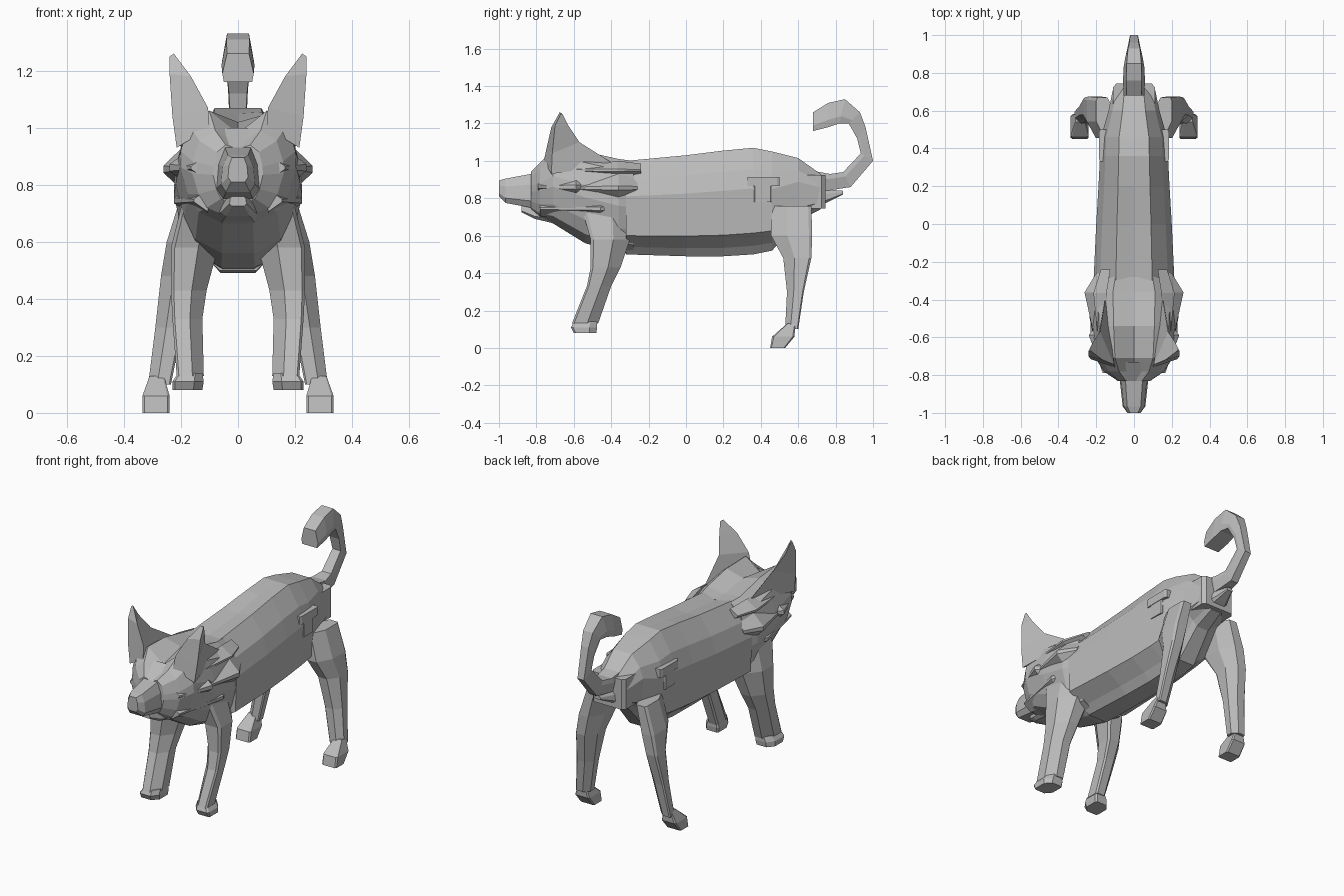
import bpy
import bmesh

cube = bpy.data.objects.get("Cube")
if cube:
    bpy.data.objects.remove(cube, do_unlink=True)

GREY = (0.5, 0.5, 0.5, 1.0)
grey = bpy.data.materials.new("plain grey")
grey.use_nodes = True
grey.diffuse_color = GREY
grey.node_tree.nodes["Principled BSDF"].inputs["Base Color"].default_value = GREY


def loft(name, rings, mirror=False):
    """Skin closed rings of equal length into a capped, flat shaded solid."""
    bm = bmesh.new()
    loops = [[bm.verts.new(p) for p in ring] for ring in rings]
    for a, b in zip(loops, loops[1:]):
        n = len(a)
        for i in range(n):
            j = (i + 1) % n
            bm.faces.new((a[i], a[j], b[j], b[i]))
    bm.faces.new(loops[0])
    bm.faces.new(loops[-1])
    bmesh.ops.recalc_face_normals(bm, faces=bm.faces)
    mesh = bpy.data.meshes.new(name)
    bm.to_mesh(mesh)
    bm.free()
    mesh.materials.append(grey)
    obj = bpy.data.objects.new(name, mesh)
    bpy.context.collection.objects.link(obj)
    if mirror:
        obj.modifiers.new("Mirror", 'MIRROR').use_mirror_merge = False
    return obj


def section(y, bottom, top, width, profile, dip=0.0):
    """Symmetric cross-section at y from a normalised half profile."""
    half = [(x * width, bottom + (top - bottom) * z) for x, z in profile]
    crown = [(0, y, top - dip)]
    left = [(x, y, z) for x, z in half]
    right = [(-x, y, z) for x, z in reversed(half)]
    return crown + left + right


def leg_ring(z, x0, x1, y0, y1, a=.08, b=.08):
    """Box section with its two pairs of opposite corners cut by a and b."""
    ax, ay, bx, by = [c * d for c in (a, b) for d in (x1 - x0, y1 - y0)]
    return [(x0 + ax, y0, z), (x1 - bx, y0, z), (x1, y0 + by, z),
            (x1, y1 - ay, z), (x1 - ax, y1, z), (x0 + bx, y1, z),
            (x0, y1 - by, z), (x0, y0 + ay, z)]


# Torso: narrow flat back, steep flanks, undercut belly
TORSO = [(.45, 1), (.84, .8), (1, .62), (.98, .42), (.96, .2), (.5, .08), (.3, 0)]
loft("torso", [section(*s[:4], TORSO, s[4]) for s in (
    (-.32, .5, 1.0, .215, .015),
    (.0, .49, 1.03, .2, .015),
    (.2, .49, 1.055, .188, .005),
    (.36, .5, 1.07, .18, 0),
    (.46, .52, 1.05, .175, 0),
    (.6, .68, 1.015, .135, 0),
    (.72, .74, .93, .11, 0))])

# Head, neck and chest in one tapering form
HEAD = [(.48, 1), (.82, .88), (.96, .64), (.97, .5), (.84, .26), (.66, .1), (.25, 0)]
loft("head_and_chest", [section(*s[:4], HEAD, s[4]) for s in (
    (-.83, .73, .94, .09, .015),
    (-.78, .69, .99, .165, .05),
    (-.71, .665, 1.06, .21, .08),
    (-.54, .56, 1.05, .225, .03),
    (-.36, .51, 1.01, .232, .015),
    (-.28, .5, 1.0, .205, .01))])

# Snout and lower jaw
SNOUT = [(.6, 1), (.9, .68), (1, .2), (.7, 0)]
loft("snout", [section(*s, SNOUT) for s in (
    (-1.0, .81, .895, .035),
    (-.965, .775, .905, .06),
    (-.83, .75, .93, .075),
    (-.73, .72, 1.0, .1))])
loft("lower_jaw", [section(*s, SNOUT) for s in (
    (-.88, .725, .765, .03),
    (-.81, .69, .76, .06),
    (-.68, .66, .78, .09))])

# Pointed ears: triangular rings narrowing to the tip, trailing onto the neck
loft("ear", [
    [(.1, -.76, 1.0), (.215, -.72, .93), (.15, -.38, .98)],
    [(.105, -.745, 1.07), (.23, -.715, 1.04), (.18, -.57, 1.1)],
    [(.165, -.72, 1.18), (.24, -.7, 1.19), (.22, -.63, 1.19)],
    [(.225, -.675, 1.26), (.24, -.67, 1.25), (.235, -.66, 1.25)]], mirror=True)


# Cheek and neck fur tufts: low wedges sweeping back to a flared edge
def tuft(name, y0, y1, z, height, x0, x1):
    ym = y0 + (y1 - y0) * .7
    rings = []
    for y, root, edge, h in ((y0, x0 - .05, x0, .04), (ym, x0 - .04, x1, height),
                             (y1, x0 - .06, x0 - .01, height * .7)):
        rings.append([(root, y, z - h), (edge, y, z - h * .12),
                      (edge, y, z + h * .12), (root, y, z + h)])
    loft(name, rings, mirror=True)


tuft("cheek_tuft", -.79, -.5, .86, .1, .165, .24)
tuft("jaw_tuft", -.78, -.32, .745, .08, .155, .225)
tuft("neck_tuft", -.6, -.26, .855, .1, .21, .262)
tuft("upper_neck_tuft", -.66, -.24, .95, .05, .185, .215)

# Legs: diagonal blade sections stacked from body to paw
loft("front_leg", [leg_ring(*r, a=.42) for r in (
    (.72, .05, .2, -.55, -.28),
    (.58, .07, .235, -.51, -.3),
    (.43, .11, .235, -.51, -.35),
    (.33, .125, .23, -.53, -.4),
    (.13, .12, .215, -.61, -.47))], mirror=True)
loft("front_paw", [leg_ring(*r, a=.3) for r in (
    (.14, .125, .21, -.6, -.475),
    (.11, .12, .23, -.615, -.475),
    (.08, .125, .23, -.6, -.48))], mirror=True)
loft("hind_leg", [leg_ring(*r, b=.4) for r in (
    (.76, .1, .2, .46, .67),
    (.6, .13, .25, .455, .675),
    (.48, .16, .27, .52, .67),
    (.3, .195, .29, .54, .63),
    (.1, .235, .315, .53, .6))], mirror=True)
loft("hind_paw", [leg_ring(*r) for r in (
    (.13, .26, .31, .54, .585),
    (.06, .24, .335, .46, .58),
    (.0, .24, .335, .45, .53))], mirror=True)

# Hip plates standing off the flank
loft("hip_plate", [leg_ring(z, .1, .185, .33, .5) for z in (.865, .915)], mirror=True)
loft("hip_block", [leg_ring(z, .1, .182, .36, .46) for z in (.78, .87)], mirror=True)

# Rump block and the wedge under the tail
loft("rump_block", [leg_ring(z, -.11, .11, .5, .745) for z in (.745, .925)])
loft("rump_wedge", [section(*s, SNOUT) for s in (
    (.7, .75, .85, .07), (.84, .82, .84, .02))])

# Curled tail: outer edge, inner edge and half width along the curl
tail = []
for oy, oz, iy, iz, w in (
        (.66, .84, .66, .95, .06), (.75, .84, .77, .93, .05),
        (.88, .86, .84, .94, .035), (1.0, 1.0, .935, 1.04, .03),
        (.96, 1.18, .915, 1.12, .035), (.93, 1.26, .87, 1.2, .045),
        (.85, 1.33, .82, 1.2, .055), (.76, 1.31, .76, 1.18, .058),
        (.68, 1.26, .68, 1.16, .055)):
    my, mz = oy * .3 + iy * .7, oz * .3 + iz * .7
    tail.append([(-w * .7, oy, oz), (w * .7, oy, oz), (w, my, mz),
                 (w * .9, iy, iz), (-w * .9, iy, iz), (-w, my, mz)])
loft("tail", tail)
